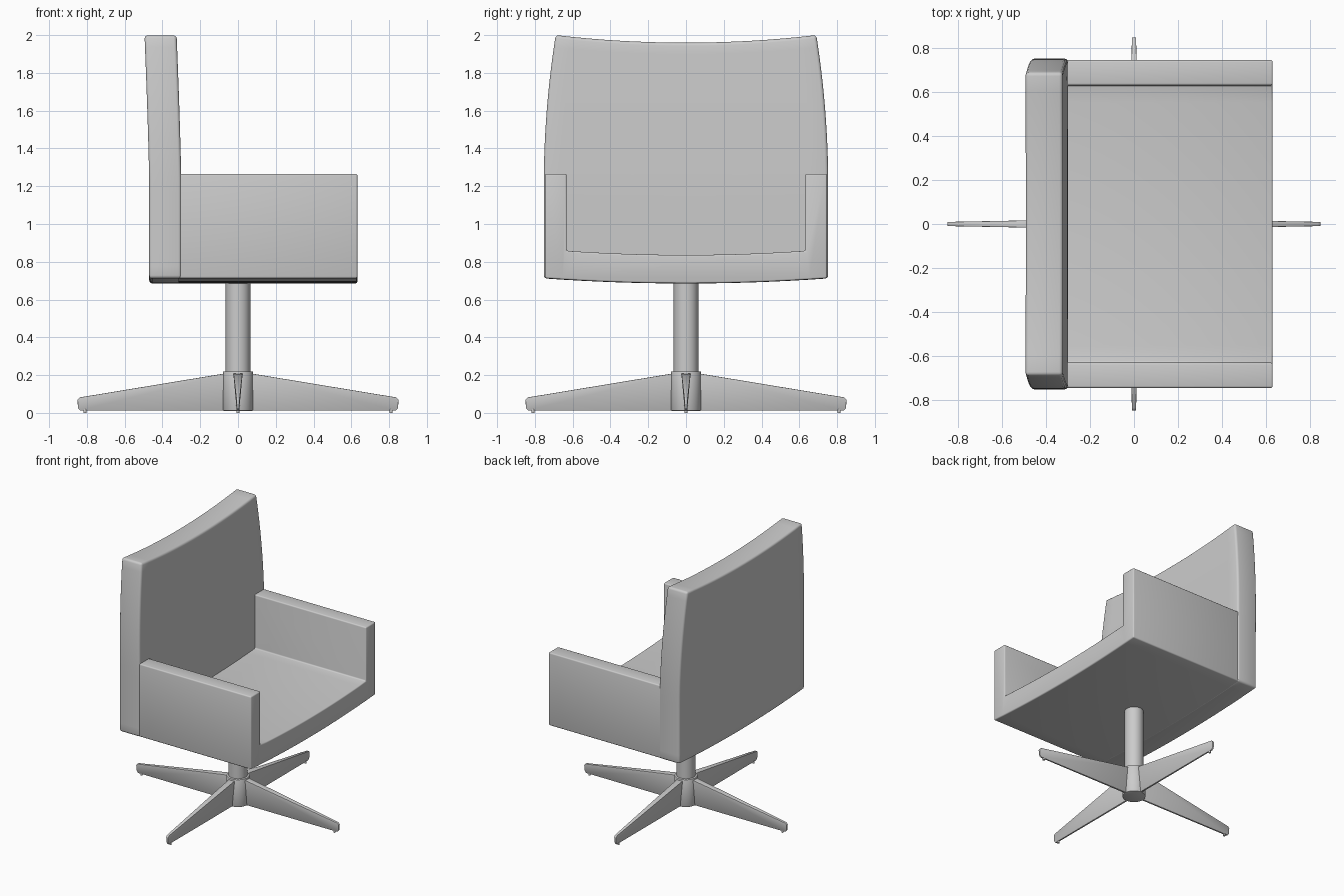
import bpy, bmesh, math
from mathutils import Matrix

if "Cube" in bpy.data.objects:
    bpy.data.objects.remove(bpy.data.objects["Cube"])


def finish(name, bm, bevel=0.0, segments=3):
    bmesh.ops.recalc_face_normals(bm, faces=bm.faces)
    mesh = bpy.data.meshes.new(name)
    bm.to_mesh(mesh)
    bm.free()
    ob = bpy.data.objects.new(name, mesh)
    bpy.context.collection.objects.link(ob)
    bpy.ops.object.select_all(action='DESELECT')
    ob.select_set(True)
    bpy.context.view_layer.objects.active = ob
    if bevel:
        mod = ob.modifiers.new("Rounded edges", 'BEVEL')
        mod.width = bevel
        mod.segments = segments
        mod.limit_method = 'ANGLE'
        mod.angle_limit = math.radians(40)
        bpy.ops.object.modifier_apply(modifier=mod.name)
    bpy.ops.object.shade_smooth_by_angle(angle=math.radians(40))
    return ob


def cylinder(name, radius, z0, z1, x=0, y=0, bevel=0.0, sides=32):
    bm = bmesh.new()
    bmesh.ops.create_cone(bm, cap_ends=True, segments=sides, radius1=radius, radius2=radius,
                          depth=z1 - z0, matrix=Matrix.Translation((x, y, (z0 + z1) / 2)))
    return finish(name, bm, bevel, 2)


def belly(u):
    """Height of the sagging underside, u = -1..1 across the chair."""
    return 0.685 + 0.027 * u * u


# Backrest: curved slab, narrowing and leaning back above the arms
bm = bmesh.new()
bmesh.ops.create_grid(bm, x_segments=16, y_segments=20, size=1)
for v in bm.verts:
    u, t = v.co.x, (v.co.y + 1) / 2
    z = belly(u) * (1 - t) + (1.96 + 0.04 * u * u) * t
    k = max(0, (z - 1.2) / 0.8)
    v.co = (-0.47 - 0.025 * k ** 1.3, u * (0.753 - 0.063 * k * k), z)
ext = bmesh.ops.extrude_face_region(bm, geom=bm.faces[:])
for v in ext["geom"]:
    if isinstance(v, bmesh.types.BMVert):
        v.co.x += 0.17
finish("backrest", bm, 0.016)

# Seat and arms: one U-shaped section extruded front to back
half, inner, arm_top = 0.747, 0.632, 1.265
n = 16
us = [-1 + 2 * i / n for i in range(n + 1)]
section = [(half * u, belly(u) + 0.001) for u in us]
section += [(half, arm_top), (inner, arm_top)]
section += [(-inner * u, 0.836 + 0.022 * u * u) for u in us]
section += [(-inner, arm_top), (-half, arm_top)]
bm = bmesh.new()
face = bm.faces.new([bm.verts.new((-0.34, y, z)) for y, z in section])
ext = bmesh.ops.extrude_face_region(bm, geom=[face])
for v in ext["geom"]:
    if isinstance(v, bmesh.types.BMVert):
        v.co.x = 0.632
finish("seat_and_arms", bm, 0.009)

# Pedestal column and hub
cylinder("column", 0.065, 0.2, 0.72)
cylinder("hub", 0.08, 0.01, 0.22, bevel=0.006)

# Four tapered wedge legs with small glides
# (distance, height, half thickness)
outline = [(0.05, 0.012, 0.007), (0.835, 0.012, 0.006), (0.847, 0.024, 0.006),
           (0.85, 0.07, 0.009), (0.838, 0.082, 0.01), (0.05, 0.212, 0.025)]
for i in range(4):
    a = i * math.pi / 2
    bm = bmesh.new()
    sides = [[bm.verts.new((x, s * w, z)) for x, z, w in outline] for s in (-1, 1)]
    for side in sides:
        bm.faces.new(side)
    for j in range(len(outline)):
        k = (j + 1) % len(outline)
        bm.faces.new((sides[0][j], sides[0][k], sides[1][k], sides[1][j]))
    bmesh.ops.rotate(bm, verts=bm.verts, matrix=Matrix.Rotation(a, 3, 'Z'))
    finish(f"leg_{i + 1}", bm, 0.003, 2)
    cylinder(f"glide_{i + 1}", 0.008, 0, 0.02, 0.81 * math.cos(a), 0.81 * math.sin(a), sides=12)
